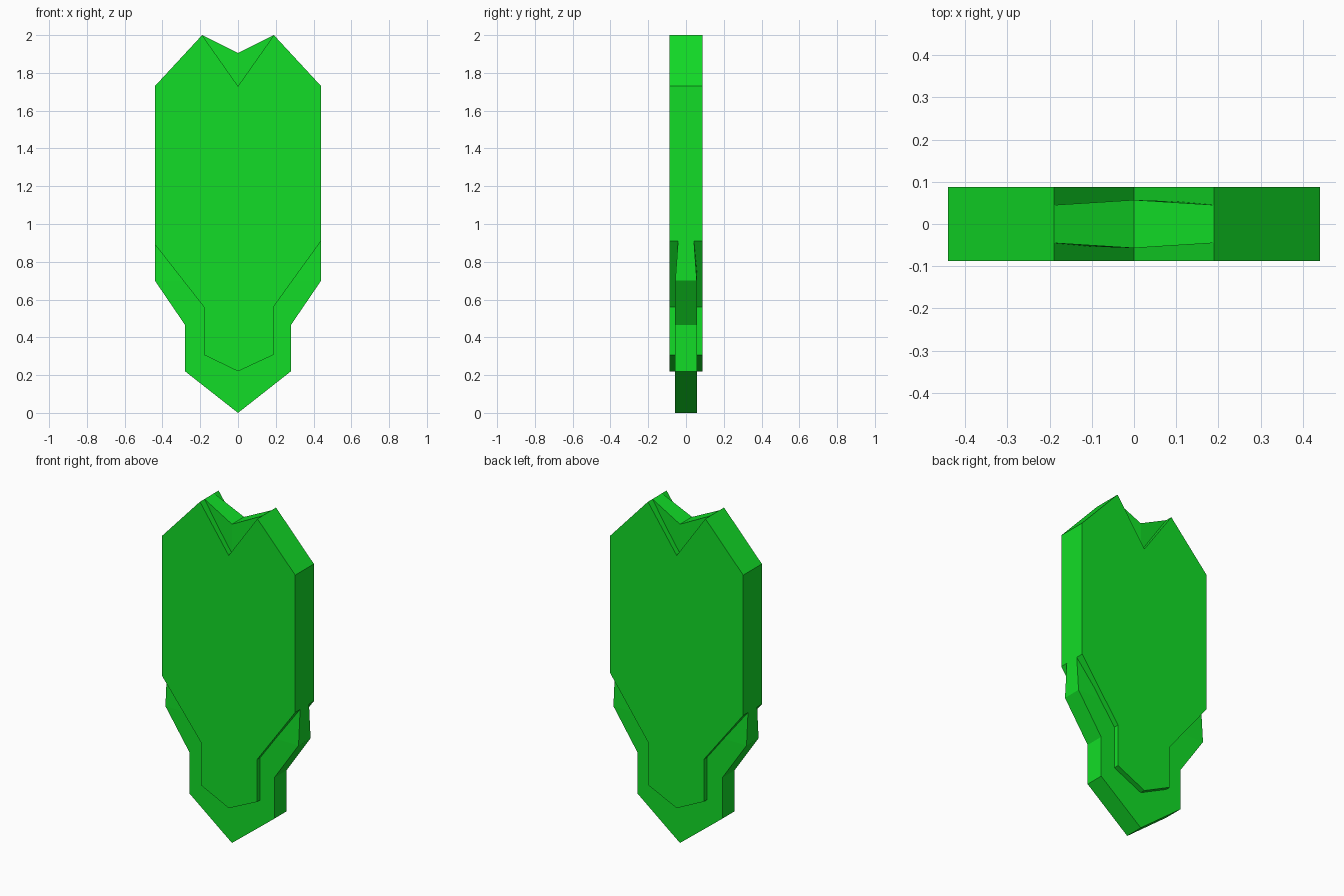
import bpy, bmesh

if "Cube" in bpy.data.objects:
    bpy.data.objects.remove(bpy.data.objects["Cube"])

green = bpy.data.materials.new("bright green")
green.diffuse_color = (0.006, 0.72, 0.02, 1)
green.use_nodes = True
green.node_tree.nodes["Principled BSDF"].inputs["Base Color"].default_value = green.diffuse_color


def finish(name, bm):
    bmesh.ops.remove_doubles(bm, verts=bm.verts, dist=0.0005)
    bmesh.ops.recalc_face_normals(bm, faces=bm.faces)
    mesh = bpy.data.meshes.new(name)
    bm.to_mesh(mesh)
    bm.free()
    mesh.materials.append(green)
    bpy.context.collection.objects.link(bpy.data.objects.new(name, mesh))


# Thick body plate: notched outline extruded through the depth
outline = [(0, 1.73), (0.19, 2), (0.44, 1.73), (0.44, 0.91), (0.187, 0.56),
           (0.187, 0.307), (0, 0.22), (-0.18, 0.307), (-0.18, 0.56),
           (-0.44, 0.892), (-0.44, 1.73), (-0.19, 2)]
bm = bmesh.new()
face = bm.faces.new([bm.verts.new((x, -0.088, z)) for x, z in outline])
ext = bmesh.ops.extrude_face_region(bm, geom=[face])
bmesh.ops.translate(bm, vec=(0, 0.176, 0),
                    verts=[v for v in ext["geom"] if isinstance(v, bmesh.types.BMVert)])
finish("body_plate", bm)

# Thin core plate: lofted rows of (edge z, centre z, half width, edge half depth)
rows = [(0, 0, 0, 0.057), (0.22, 0.22, 0.28, 0.057), (0.465, 0.465, 0.28, 0.057),
        (0.70, 0.70, 0.44, 0.057), (0.91, 0.91, 0.44, 0.042),
        (1.73, 1.73, 0.43, 0.042), (2.0, 1.905, 0.19, 0.045)]
bm = bmesh.new()
rings = []
for ze, zc, w, d in rows:
    pts = [(-w, -d, ze), (0, -0.057, zc), (w, -d, ze),
           (w, d, ze), (0, 0.057, zc), (-w, d, ze)]
    rings.append([bm.verts.new(p) for p in pts])
for a, b in zip(rings, rings[1:]):
    for i in range(6):
        j = (i + 1) % 6
        bm.faces.new((a[i], a[j], b[j], b[i]))
# Close the notched top with two sloping faces
t = rings[-1]
bm.faces.new((t[0], t[1], t[4], t[5]))
bm.faces.new((t[1], t[2], t[3], t[4]))
finish("core_plate", bm)
